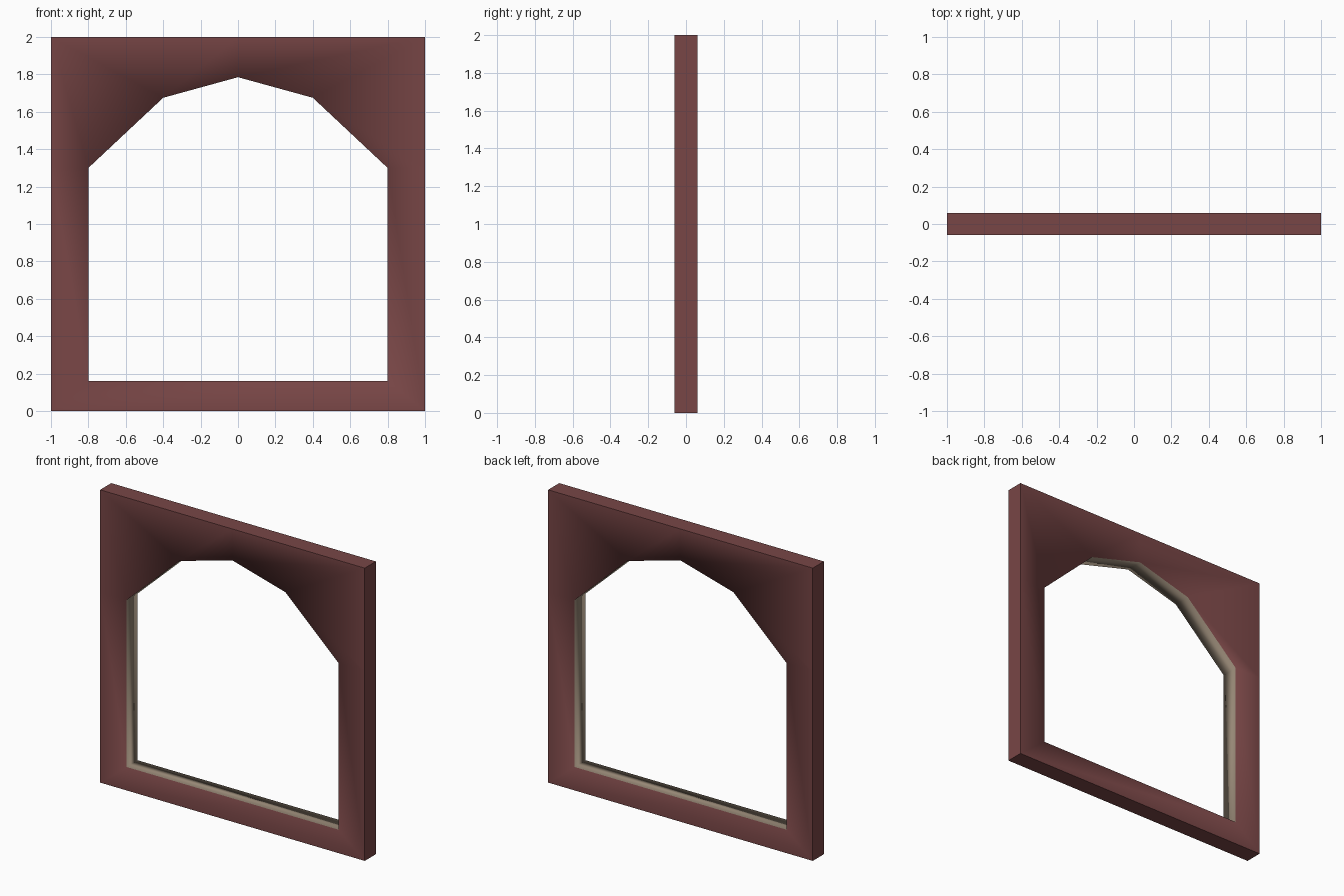
import bpy, bmesh

if "Cube" in bpy.data.objects:
    bpy.data.objects.remove(bpy.data.objects["Cube"])

HALF = 0.06  # half of the wall thickness


def material(name, rgb):
    m = bpy.data.materials.new(name)
    m.diffuse_color = (*rgb, 1)
    m.use_nodes = True
    m.node_tree.nodes["Principled BSDF"].inputs["Base Color"].default_value = m.diffuse_color
    return m


def mirrored(right):
    # close a right-hand profile (bottom to top) into a full loop
    return right + [(-x, z) for x, z in reversed(right) if x > 0]


# arched opening and matching points on the square outline
inner = mirrored([(0.8, 0.16), (0.8, 1.3), (0.4, 1.675), (0, 1.785)])
outer = mirrored([(1, 0), (1, 1.3), (1, 2), (0, 2)])
n = len(inner)

bm = bmesh.new()


def loop(points, y):
    return [bm.verts.new((x, y, z)) for x, z in points]


of, ob = loop(outer, -HALF), loop(outer, HALF)
inf, inb = loop(inner, -HALF), loop(inner, HALF)
for i in range(n):
    j = (i + 1) % n
    # front, back, outer edge (red) and reveal of the opening (tan)
    for a, b, mat in ((of, inf, 0), (inb, ob, 0), (ob, of, 0), (inf, inb, 1)):
        f = bm.faces.new((a[i], a[j], b[j], b[i]))
        f.material_index = mat
        f.smooth = True
bmesh.ops.recalc_face_normals(bm, faces=bm.faces)

# outer corners stay crisp, the opening is softly shaded
rim = set(of + ob)
for e in bm.edges:
    if e.verts[0] in rim and e.verts[1] in rim:
        e.smooth = False

mesh = bpy.data.meshes.new("arched_window_wall")
bm.to_mesh(mesh)
bm.free()
mesh.materials.append(material("dull red", (0.188, 0.061, 0.061)))
mesh.materials.append(material("tan stone", (0.305, 0.242, 0.178)))
wall = bpy.data.objects.new("arched_window_wall", mesh)
bpy.context.collection.objects.link(wall)
